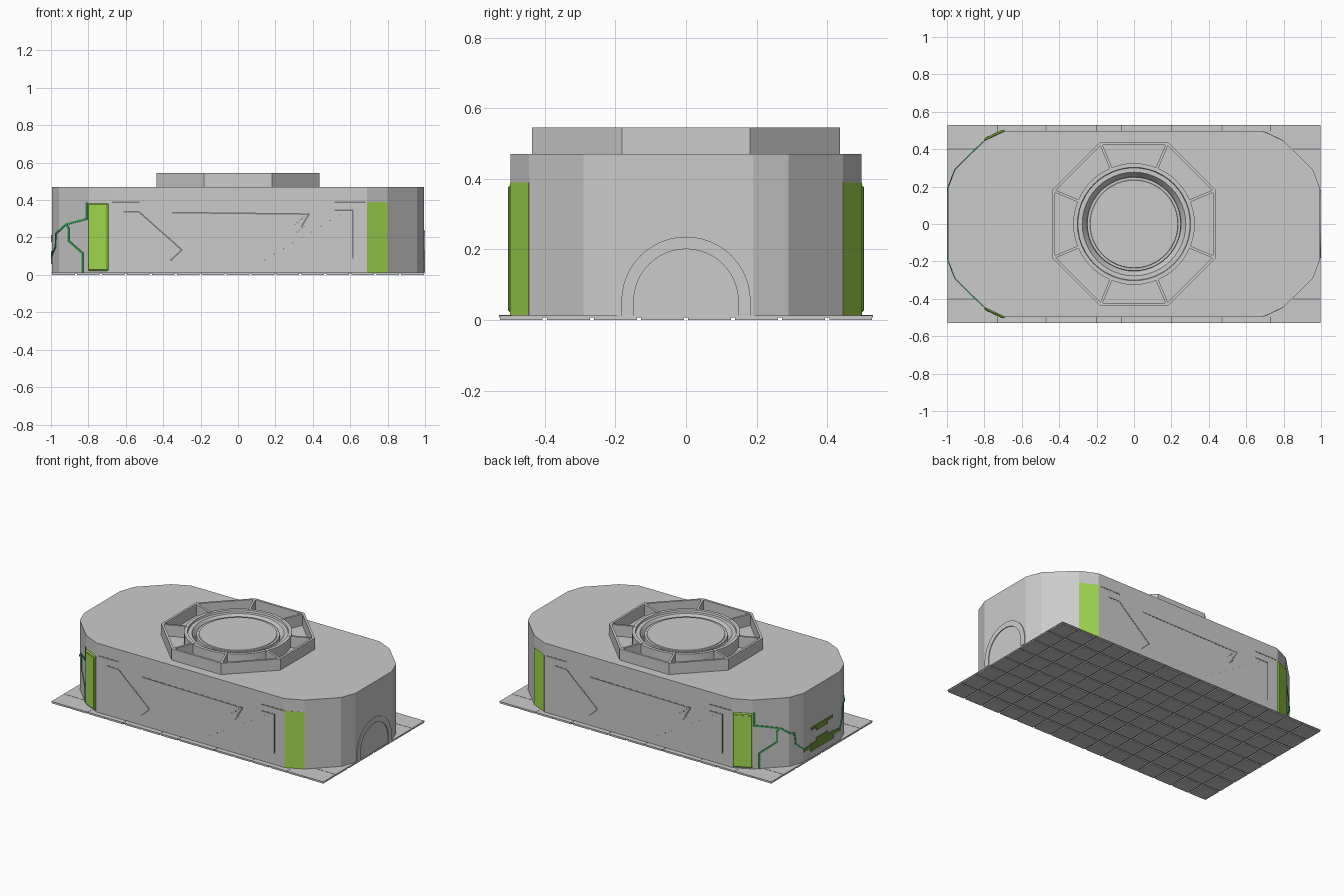
import bpy, bmesh, math
from mathutils import Vector as V

if "Cube" in bpy.data.objects:
    bpy.data.objects.remove(bpy.data.objects["Cube"])


def material(name, rgb):
    m = bpy.data.materials.new(name)
    m.diffuse_color = (*rgb, 1)
    m.use_nodes = True
    m.node_tree.nodes["Principled BSDF"].inputs["Base Color"].default_value = m.diffuse_color
    return m


GREEN = material("green_panel", (0.36, 0.69, 0.08))
DARK_GREEN = material("dark_green", (0.15, 0.3, 0.04))
STRIP = material("strip_green", (0.04, 0.4, 0.1))
DARK = material("seam_grey", (0.2, 0.2, 0.2))


def finish(bm, name, mat=None, smooth=False):
    bmesh.ops.recalc_face_normals(bm, faces=bm.faces[:])
    me = bpy.data.meshes.new(name)
    bm.to_mesh(me)
    bm.free()
    ob = bpy.data.objects.new(name, me)
    bpy.context.collection.objects.link(ob)
    if mat:
        me.materials.append(mat)
    if smooth:
        bpy.ops.object.select_all(action='DESELECT')
        ob.select_set(True)
        bpy.context.view_layer.objects.active = ob
        bpy.ops.object.shade_smooth_by_angle(angle=math.radians(30))
    return ob


def bar(bm, p, q, n, w, t, sink=0.003, ext=0.0):
    """Box along p-q lying on a surface with normal n, width w, height t."""
    p, q, n = V(p), V(q), V(n).normalized()
    d = (q - p).normalized()
    c = d.cross(n).normalized() * w / 2
    p, q = p - d * ext, q + d * ext
    vs = [bm.verts.new(a + c * s + n * h)
          for a in (p, q) for s, h in ((-1, -sink), (1, -sink), (1, t), (-1, t))]
    for f in ((0, 1, 2, 3), (7, 6, 5, 4), (0, 4, 5, 1), (1, 5, 6, 2), (2, 6, 7, 3), (3, 7, 4, 0)):
        bm.faces.new([vs[i] for i in f])


def box(bm, lo, hi):
    my, mz = (lo[1] + hi[1]) / 2, lo[2]
    bar(bm, (lo[0], my, mz), (hi[0], my, mz), (0, 0, 1), hi[1] - lo[1], hi[2] - lo[2], 0)


def lathe(bm, profile, n, rot=0.0, closed=False):
    rows = []
    for r, z in profile:
        rows.append([bm.verts.new((r * math.cos(rot + math.tau * i / n),
                                   r * math.sin(rot + math.tau * i / n), z)) for i in range(n)])
    for k in range(len(rows) if closed else len(rows) - 1):
        a, b = rows[k], rows[(k + 1) % len(rows)]
        for i in range(n):
            j = (i + 1) % n
            bm.faces.new((a[i], a[j], b[j], b[i]))
    return rows


# base plate with square tiles underneath
bm = bmesh.new()
box(bm, (-0.997, -0.53, 0.007), (0.997, 0.53, 0.013))
finish(bm, "base_plate")
bm = bmesh.new()
s, g = 2 / 15, 0.006
for i in range(15):
    for j in range(8):
        x, y = -1 + i * s, -4 * s + j * s
        box(bm, (x + g, y + g, 0), (x + s - g, y + s - g, 0.007))
finish(bm, "base_tiles")

# seams on the plate rim
bm = bmesh.new()
for sy in (1, -1):
    for x in (-0.73, -0.47, -0.2, -0.067, 0.2, 0.47, 0.73):
        bar(bm, (x, 0.495 * sy, 0.013), (x, 0.53 * sy, 0.013), (0, 0, 1), 0.006, 0.0007)
    for sx in (1, -1):
        bar(bm, (0.85 * sx, 0.4 * sy, 0.013), (0.997 * sx, 0.4 * sy, 0.013), (0, 0, 1), 0.006, 0.0007)
finish(bm, "plate_seams", DARK)

# main body with faceted corners
A, B, C, D = (0.69, 0.497), (0.80, 0.445), (0.957, 0.29), (0.995, 0.19)
quarter = [D, C, B, A]
outline = quarter + [(-x, y) for x, y in quarter[::-1]]
outline += [(-x, -y) for x, y in outline]
bm = bmesh.new()
base = bm.faces.new([bm.verts.new((x, y, 0.012)) for x, y in outline])
top = bmesh.ops.extrude_face_region(bm, geom=[base])
bmesh.ops.translate(bm, vec=(0, 0, 0.458), verts=[v for v in top["geom"] if isinstance(v, bmesh.types.BMVert)])
if not any(f.normal.z < -0.9 for f in bm.faces):
    bm.faces.new([v for v in bm.verts if v.co.z < 0.1])
finish(bm, "body")

# green corner panels: flush at the right end, raised doors at the left end
nx, ny = A[1] - B[1], B[0] - A[0]
flush, doors, frames = bmesh.new(), bmesh.new(), bmesh.new()
for sy in (1, -1):
    bar(flush, (A[0], A[1] * sy, 0.202), (B[0], B[1] * sy, 0.202), (nx, ny * sy, 0), 0.376, 0.0015)
    a, b, n = (-A[0], A[1] * sy, 0.202), (-B[0], B[1] * sy, 0.202), (-nx, ny * sy, 0)
    bar(doors, a, b, n, 0.36, 0.011)
    bar(frames, a, b, n, 0.33, 0.013, ext=-0.012)
finish(flush, "corner_panels", GREEN)
door = finish(doors, "raised_doors", GREEN)
bev = door.modifiers.new("bevel", 'BEVEL')
bev.width, bev.segments = 0.006, 1
finish(frames, "door_faces", GREEN)

# panel lines on the long sides (back is the front turned half a turn)
lines = [[(-0.61, 0.338), (-0.53, 0.338), (-0.30, 0.133), (-0.36, 0.078)],
         [(-0.35, 0.333), (0.38, 0.325), (0.34, 0.26)],
         [(0.52, 0.345), (0.614, 0.345), (0.614, 0.09)],
         [(-0.67, 0.388), (-0.53, 0.388)], [(0.52, 0.388), (0.68, 0.388)]]
bm = bmesh.new()
for k in (1, -1):
    for ln in lines:
        for (x0, z0), (x1, z1) in zip(ln, ln[1:]):
            bar(bm, (x0 * k, -0.497 * k, z0), (x1 * k, -0.497 * k, z1), (0, -k, 0), 0.008, 0.001, ext=0.003)
    # small rivets in diagonal rows
    for i in range(9):
        for x, z in ((0.14 + i * 0.05, 0.08 + i * 0.03), (0.35 - (i % 5) * 0.012, 0.31 - i * 0.01)):
            bar(bm, (x * k, -0.497 * k, z), ((x + 0.006) * k, -0.497 * k, z), (0, -k, 0), 0.006, 0.001)
finish(bm, "side_panel_lines", DARK)


# branching strips over the left corners
def on_corner(x, z, sy):
    (x0, y0), (x1, y1) = (B, C) if -x <= C[0] else (C, D)
    return (x, sy * (y0 + (y1 - y0) * (-x - x0) / (x1 - x0)), z)


paths = [[(-0.808, 0.385), (-0.808, 0.30), (-0.92, 0.27), (-0.957, 0.235)],
         [(-0.957, 0.235), (-0.972, 0.22), (-0.975, 0.15), (-0.995, 0.10)],
         [(-0.92, 0.27), (-0.905, 0.25), (-0.905, 0.18), (-0.83, 0.115), (-0.83, 0.015)]]
bm = bmesh.new()
for sy in (1, -1):
    for pth in paths:
        n = (-0.934, 0.355 * sy, 0) if pth is paths[1] else (-0.7, 0.71 * sy, 0)
        for p, q in zip(pth, pth[1:]):
            bar(bm, on_corner(*p, sy), on_corner(*q, sy), n, 0.01, 0.004, ext=0.003)
finish(bm, "corner_strips", STRIP)

# slots on the left end
bm = bmesh.new()
for hw, z, h, t in ((0.11, 0.205, 0.016, 0.005), (0.06, 0.187, 0.02, 0.005),
                    (0.19, 0.09, 0.022, 0.004), (0.12, 0.082, 0.05, 0.005), (0.06, 0.115, 0.025, 0.005)):
    bar(bm, (-0.995, -hw, z), (-0.995, hw, z), (-1, 0, 0), h, t)
finish(bm, "end_slots", DARK_GREEN)

# arch on the right end
bm = bmesh.new()
rows = []
for r in (0.183, 0.148):
    pts = [(-r, 0.013)] + [(-r * math.cos(math.pi * i / 24), 0.053 + r * math.sin(math.pi * i / 24))
                           for i in range(25)] + [(r, 0.013)]
    rows.append([[bm.verts.new((x, y, z)) for y, z in pts] for x in (0.99, 1.0)])
(o0, o1), (i0, i1) = rows
for i in range(len(o0) - 1):
    for a, b in ((o0, o1), (o1, i1), (i1, i0)):
        bm.faces.new((a[i], a[i + 1], b[i + 1], b[i]))
for i in (0, -1):
    bm.faces.new((o0[i], o1[i], i1[i], i0[i]))
finish(bm, "end_arch", smooth=True)

# octagonal roof frame with spokes
bm = bmesh.new()
lathe(bm, [(0.473, 0.468), (0.473, 0.545), (0.457, 0.545), (0.457, 0.468)], 8, math.pi / 8, True)
for i in range(8):
    a = math.pi / 8 + i * math.pi / 4
    c, s = math.cos(a), math.sin(a)
    bar(bm, (0.315 * c, 0.315 * s, 0.468), (0.462 * c, 0.462 * s, 0.468), (0, 0, 1), 0.014, 0.0765, 0)
finish(bm, "octagon_frame")

# round hatch inside the frame
bm = bmesh.new()
rows = lathe(bm, [(0.325, 0.468), (0.325, 0.542), (0.303, 0.542), (0.30, 0.53), (0.277, 0.53),
                  (0.252, 0.495), (0.25, 0.522), (0.236, 0.522), (0.234, 0.526)], 48)
bm.faces.new(rows[-1])
finish(bm, "round_hatch", smooth=True)
